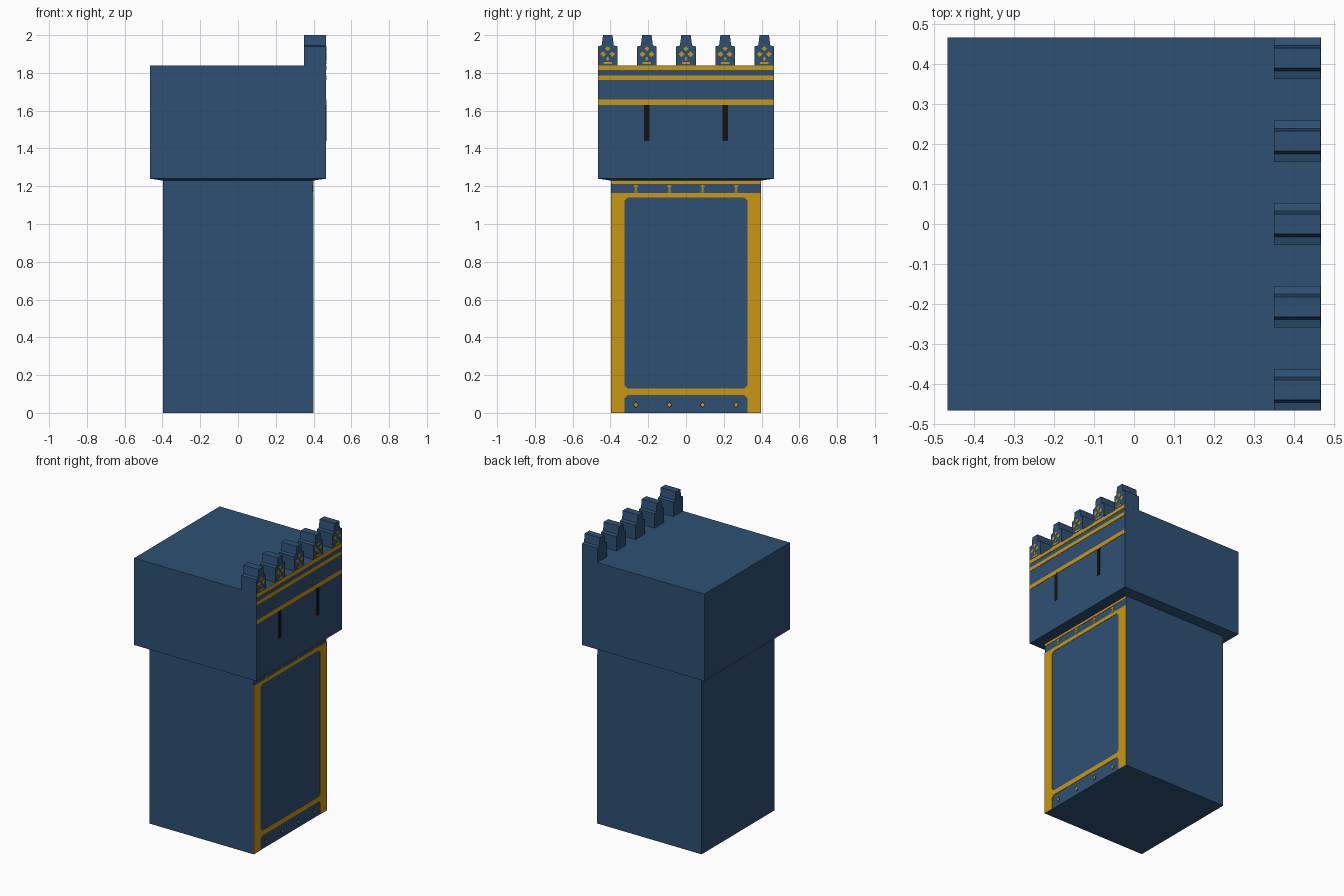
import bpy, bmesh, math

if "Cube" in bpy.data.objects:
    bpy.data.objects.remove(bpy.data.objects["Cube"])


def material(name, rgb):
    m = bpy.data.materials.new(name)
    m.diffuse_color = (*rgb, 1)
    m.use_nodes = True
    m.node_tree.nodes["Principled BSDF"].inputs["Base Color"].default_value = m.diffuse_color
    return m


BLUE = material("slate_blue", (0.027, 0.081, 0.175))
GOLD = material("gold", (0.60, 0.305, 0.006))
BLACK = material("black", (0.006, 0.006, 0.007))


def finish(name, bm, mat):
    bmesh.ops.recalc_face_normals(bm, faces=bm.faces)
    me = bpy.data.meshes.new(name)
    bm.to_mesh(me)
    bm.free()
    me.materials.append(mat)
    ob = bpy.data.objects.new(name, me)
    bpy.context.collection.objects.link(ob)


def prisms(name, outlines, x0, x1, mat):
    """Extrude (y, z) outlines from x0 to x1 into one object."""
    bm = bmesh.new()
    for pts in outlines:
        a = [bm.verts.new((x0, y, z)) for y, z in pts]
        b = [bm.verts.new((x1, y, z)) for y, z in pts]
        bm.faces.new(a)
        bm.faces.new(b)
        for i in range(len(pts)):
            j = (i + 1) % len(pts)
            bm.faces.new((a[i], a[j], b[j], b[i]))
    finish(name, bm, mat)


def stacked(name, rings, mat):
    """Square block skinned through (half size, z) rings."""
    bm = bmesh.new()
    loops = [[bm.verts.new((sx * h, sy * h, z)) for sx, sy in
              ((-1, -1), (1, -1), (1, 1), (-1, 1))] for h, z in rings]
    for a, b in zip(loops, loops[1:]):
        for i in range(4):
            j = (i + 1) % 4
            bm.faces.new((a[i], a[j], b[j], b[i]))
    bm.faces.new(loops[0])
    bm.faces.new(loops[-1])
    finish(name, bm, mat)


def rect(y0, y1, z0, z1):
    return [(y0, z0), (y1, z0), (y1, z1), (y0, z1)]


def diamond(y, z, w, h):
    return [(y - w, z), (y, z - h), (y + w, z), (y, z + h)]


# Shaft with overhanging upper block
S, U = 0.398, 0.466          # half widths of shaft and upper block
stacked("tower_body", [(S, 0), (S, 1.23), (U, 1.24), (U, 1.84)], BLUE)

# Stepped battlements along the right edge
step = 0.2072
merlon_ys = [i * step for i in range(-2, 3)]
merlon_half = [(0.052, 1.838), (0.052, 1.94), (0.032, 1.945), (0.025, 2.0)]
prisms("battlements",
       [[(y + w, z) for w, z in merlon_half] +
        [(y - w, z) for w, z in reversed(merlon_half)] for y in merlon_ys],
       0.35, U, BLUE)

# Gold bands around the top of the right face
prisms("upper_bands", [rect(-U, U, *z) for z in
                       ((1.815, 1.84), (1.762, 1.787), (1.631, 1.66))],
       U - 0.002, U + 0.002, GOLD)

# Floral ornaments on the battlements
flowers = []
for y in merlon_ys:
    flowers += [diamond(y, 1.928, 0.014, 0.013), diamond(y, 1.875, 0.008, 0.013),
                diamond(y - 0.024, 1.899, 0.016, 0.015),
                diamond(y + 0.024, 1.899, 0.016, 0.015),
                rect(y - 0.022, y + 0.022, 1.847, 1.858)]
prisms("battlement_ornaments", flowers, U - 0.002, U + 0.002, GOLD)

# Arrow slits
prisms("arrow_slits", [rect(y - 0.014, y + 0.014, 1.44, 1.64)
                       for y in (-step, step)], U - 0.002, U + 0.002, BLACK)

# Gold frame around the shaft panel, with small corner fillets
I, c = 0.326, 0.018
frame = [rect(-S, S, 1.213, 1.23), rect(-I, I, 1.14, 1.165), rect(-I, I, 0.095, 0.128)]
for s in (-1, 1):
    frame.append(rect(min(s * S, s * I), max(s * S, s * I), 0, 1.165))
    frame.append([(s * I, 1.14), (s * (I - c), 1.14), (s * I, 1.14 - c)])
    frame.append([(s * I, 0.128), (s * (I - c), 0.128), (s * I, 0.128 + c)])
    frame.append([(s * I, 0.095), (s * (I - c), 0.095), (s * I, 0.095 - c)])
prisms("panel_frame", frame, S - 0.002, S + 0.002, GOLD)

# Small ornaments above and below the panel
upper, studs, rims = [], [], []
for y in (-0.265, -0.088, 0.088, 0.265):
    upper += [diamond(y, 1.199, 0.015, 0.009), diamond(y, 1.182, 0.007, 0.010),
              rect(y - 0.011, y + 0.011, 1.167, 1.173)]
    studs.append(diamond(y, 0.043, 0.011, 0.013))
    rims.append(diamond(y, 0.043, 0.016, 0.018))
prisms("frieze_ornaments", upper, S - 0.002, S + 0.002, GOLD)
prisms("stud_rims", rims, S - 0.002, S + 0.001, BLACK)
prisms("base_studs", studs, S - 0.002, S + 0.002, GOLD)
